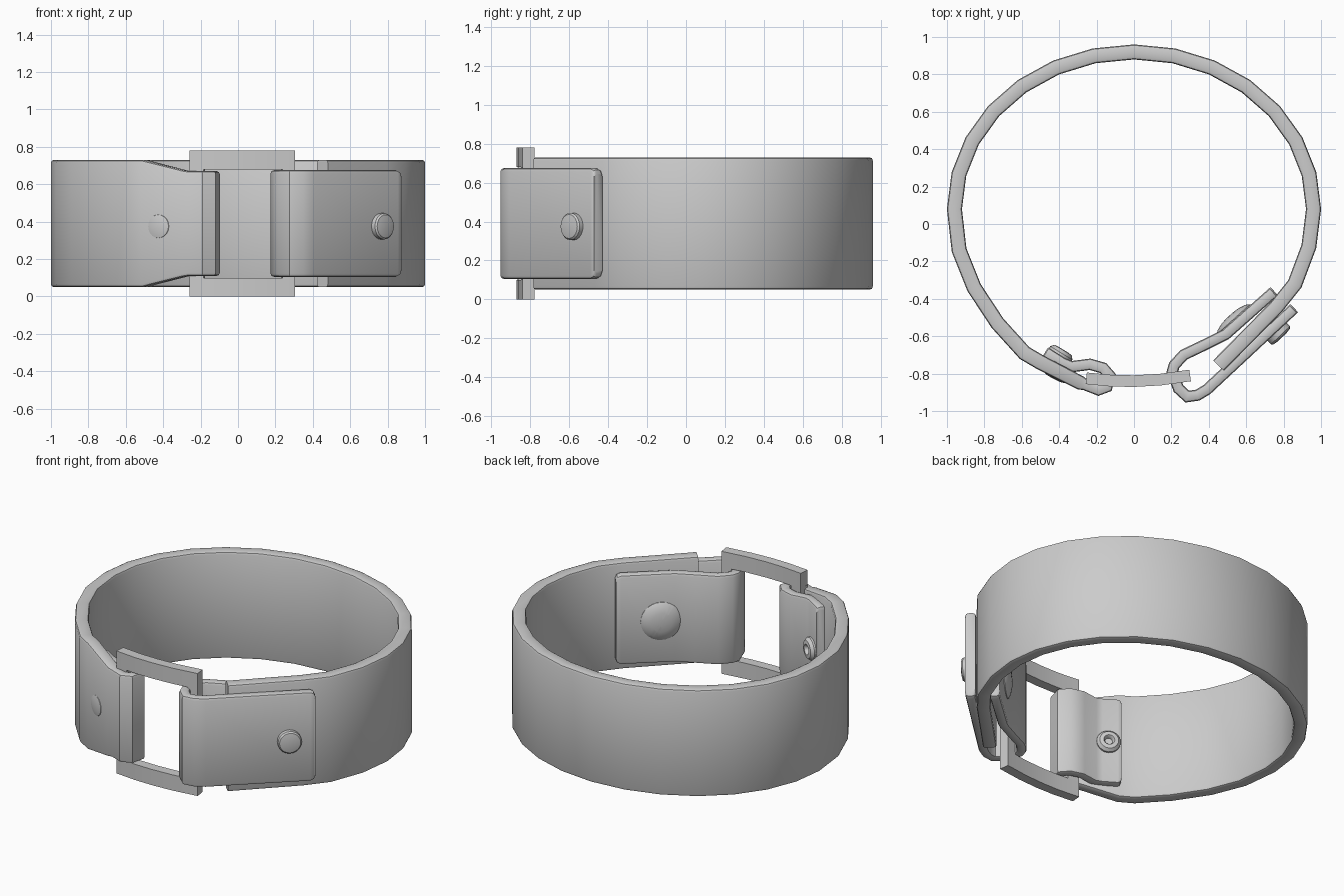
import bpy, bmesh, math
from mathutils import Vector, Matrix

if "Cube" in bpy.data.objects:
    bpy.data.objects.remove(bpy.data.objects["Cube"])

ZC = 0.39  # mid height of the strap


def finish(bm, name, angle=35):
    bmesh.ops.recalc_face_normals(bm, faces=bm.faces[:])
    me = bpy.data.meshes.new(name)
    bm.to_mesh(me)
    bm.free()
    ob = bpy.data.objects.new(name, me)
    bpy.context.collection.objects.link(ob)
    bpy.ops.object.select_all(action='DESELECT')
    ob.select_set(True)
    bpy.context.view_layer.objects.active = ob
    bpy.ops.object.shade_smooth_by_angle(angle=math.radians(angle))
    return ob


def ribbon(name, pts, r=0.0, zc=ZC):
    """Band swept along a plan path; pts are (x, y, thickness, half height)."""
    bm = bmesh.new()
    rings = []
    P = [Vector(p[:2]) for p in pts]
    for i, p in enumerate(P):
        a = (p - P[i - 1]).normalized() if i else (P[1] - p).normalized()
        b = (P[i + 1] - p).normalized() if i < len(P) - 1 else a
        t = (a + b).normalized()
        n = Vector((-t.y, t.x)) / max(0.75, t.dot(a))
        h, w = pts[i][2] / 2, pts[i][3]
        ring = []
        for k, (su, sv) in enumerate(((1, 1), (-1, 1), (-1, -1), (1, -1))):
            for s in ((0, 1, 2) if r else (0,)):
                ang = math.pi / 2 * k + s * math.pi / 4
                u = su * (h - r) + r * math.cos(ang)
                v = sv * (w - r) + r * math.sin(ang)
                if not r:
                    u, v = su * h, sv * w
                q = p + n * u
                ring.append(bm.verts.new((q.x, q.y, zc + v)))
        rings.append(ring)
    m = len(rings[0])
    for A, B in zip(rings, rings[1:]):
        for j in range(m):
            bm.faces.new((A[j], A[(j + 1) % m], B[(j + 1) % m], B[j]))
    bm.faces.new(rings[0])
    bm.faces.new(rings[-1])
    return finish(bm, name)


def round_end(pts, d=0.03):
    """Round the two corners at the last point of a ribbon."""
    x, y, th, w = pts[-1]
    px, py = pts[-2][:2]
    L = math.hypot(x - px, y - py)
    at = lambda k, c: (x + (px - x) * k / L, y + (py - y) * k / L, th, w - c)
    return pts[:-1] + [at(d, 0), at(d * 0.3, d * 0.3), at(0, d)]


def stud(name, pos, n, profile, segs=20):
    """Turned part on a surface; profile is (radius, height) along normal n."""
    bm = bmesh.new()
    rot = Vector((n[0], n[1], 0)).to_track_quat('Z', 'Y').to_matrix().to_4x4()
    M = Matrix.Translation((pos[0], pos[1], 0.375)) @ rot
    rings = [[bm.verts.new(M @ Vector((rad * math.cos(2 * math.pi * i / segs),
                                       rad * math.sin(2 * math.pi * i / segs), h)))
              for i in range(segs)] for rad, h in profile]
    for A, B in zip(rings, rings[1:]):
        for j in range(segs):
            bm.faces.new((A[j], A[(j + 1) % segs], B[(j + 1) % segs], B[j]))
    bm.faces.new(rings[0])
    bm.faces.new(rings[-1])
    return finish(bm, name)


# Strap: straight right end, round the back, then folded through the buckle at left
T, W = 0.08, 0.34
strap = [(x, y, T, W) for x, y in
         [(.452, -.757), (.76, -.445), (.86, -.32), (.935, -.12)]]
for i in range(15):
    a = math.pi * i / 14
    strap.append((0.96 * math.cos(a), 0.08 + 0.84 * math.sin(a), T, W))
strap += [(x, y, T, W) for x, y in
          [(-.935, -.14), (-.855, -.34), (-.73, -.53), (-.585, -.69), (-.50, -.74)]]
strap += [(-.285, -.85, .075, .285)]
strap += [(x, y, .06, .28) for x, y in
          [(-.26, -.86), (-.19, -.887), (-.145, -.87), (-.13, -.81), (-.165, -.77),
           (-.235, -.75), (-.335, -.763), (-.38, -.745), (-.475, -.685)]]
ribbon("strap", round_end(strap, 0.02), r=0.016)

# Folded closing tab gripping the right strap end
tab = [(x, y, .06, .285) for x, y in
       [(.857, -.45), (.39, -.885), (.34, -.915), (.285, -.923), (.238, -.88),
        (.205, -.79), (.215, -.755), (.265, -.70), (.38, -.645), (.49, -.59),
        (.75, -.36)]]
tab = round_end(round_end(tab)[::-1])
ribbon("closing_tab", tab, r=0.018)

# Curved rectangular buckle: two rails and two uprights
arc = [(-.255, -.825), (-.12, -.838), (0, -.84), (.14, -.832), (.30, -.81)]
for nm, z in (("lower", 0.05), ("upper", 0.73)):
    ribbon("buckle_rail_" + nm, [(x, y, .062, .05) for x, y in arc], zc=z)
for nm, ends in (("left", [(-.255, -.825), (-.18, -.833)]),
                 ("right", [(.235, -.819), (.30, -.81)])):
    ribbon("buckle_upright_" + nm, [(x, y, .06, .295) for x, y in ends])

# Rivets on the outside, eyelet on the inside of the left fold
stud("rivet_left", (-.42, -.81), (-.465, -.885),
     [(.068, -.06), (.068, .005), (.062, .014), (.035, .02)])
stud("rivet_right", (.766, -.578), (.69, -.72),
     [(.07, -.02), (.07, .024), (.062, .033), (.035, .038)])
stud("eyelet_left", (-.395, -.70), (.52, .855),
     [(.07, -.02), (.07, .012), (.055, .03), (.032, .033), (.025, .024), (.022, .008)])

# Slotted screw head on the inside of the tab
n = Vector((-.67, .74, 0)).normalized()
pos = Vector((.535, -.514, .375))
screw = stud("slotted_screw", pos, n,
             [(.12, -.02), (.12, .006), (.10, .02), (.06, .031), (.02, .035)], 28)
right = Vector((0, 0, 1)).cross(n)
d = right * math.cos(math.radians(58)) + Vector((0, 0, 1)) * math.sin(math.radians(58))
e = n.cross(d)
bm = bmesh.new()
bmesh.ops.create_cube(bm, size=1)
R = Matrix((d * .3, e * .014, n * .04)).transposed().to_4x4()
bm.transform(Matrix.Translation(pos + n * .032) @ R)
cutter = finish(bm, "slot_cutter")
cutter.hide_render = True
mod = screw.modifiers.new("slot", 'BOOLEAN')
mod.object = cutter
mod.solver = 'EXACT'
bpy.ops.object.select_all(action='DESELECT')
screw.select_set(True)
bpy.context.view_layer.objects.active = screw
bpy.ops.object.modifier_apply(modifier=mod.name)
bpy.data.objects.remove(cutter)
